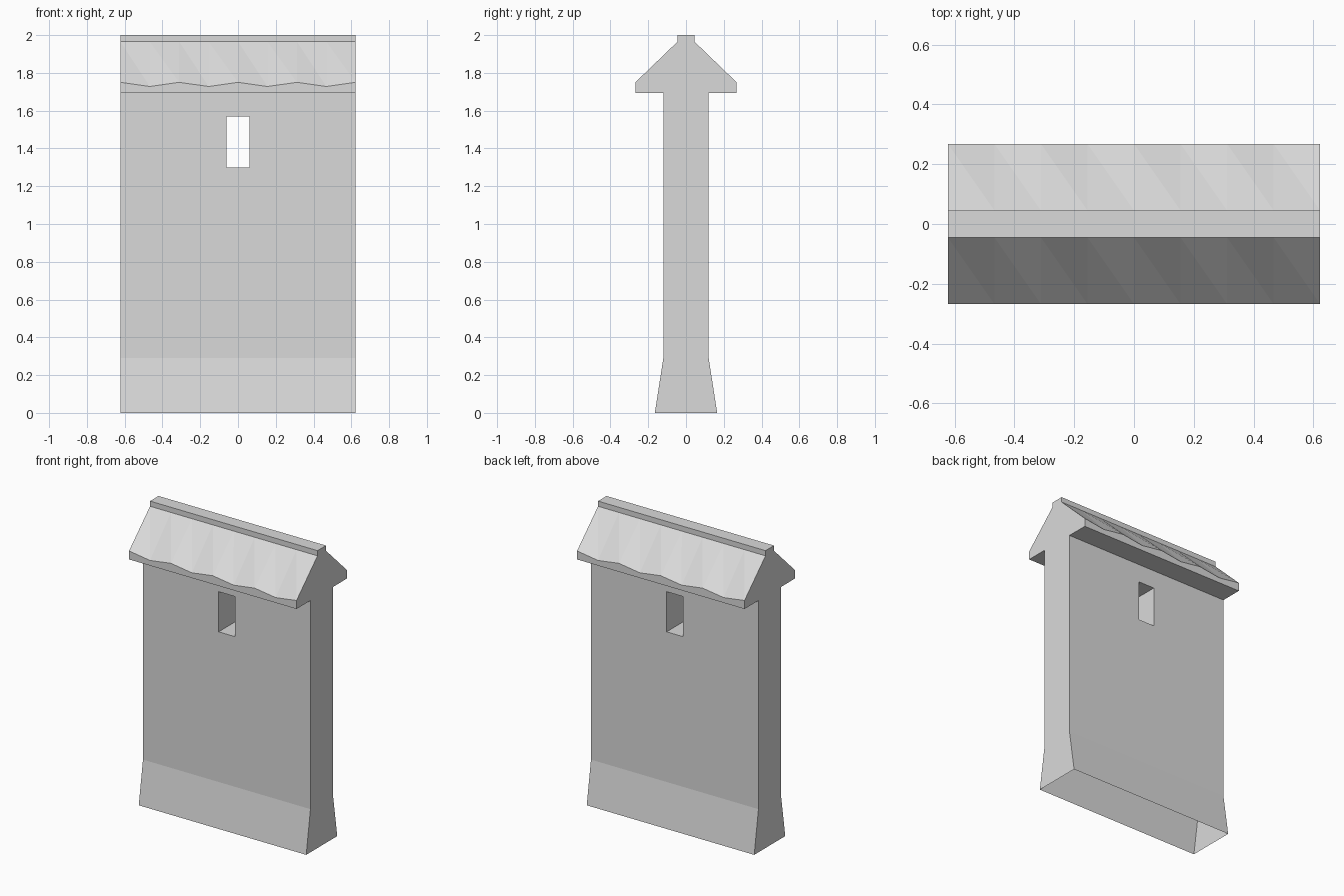
import bpy
import bmesh

if "Cube" in bpy.data.objects:
    bpy.data.objects.remove(bpy.data.objects["Cube"], do_unlink=True)

HALF = 0.623      # half length of the wall
WALL = 0.12       # half thickness of the wall
SOFFIT = 1.693    # height where the roof starts
WAVES = 8         # eave segments

stone = bpy.data.materials.new("pale_grey")
stone.use_nodes = True
grey = (0.7, 0.7, 0.7, 1)
stone.diffuse_color = grey
stone.node_tree.nodes["Principled BSDF"].inputs["Base Color"].default_value = grey


def loft(bm, profile, segments, dip=lambda i, z: z):
    """Sweep a (y, z) half profile along x, mirror it in y and cap both ends."""
    for side in (1, -1):
        rows = [[bm.verts.new((-HALF + 2 * HALF * i / segments, side * y, dip(i, z)))
                 for y, z in profile] for i in range(segments + 1)]
        for a, b in zip(rows, rows[1:]):
            for k in range(len(profile) - 1):
                # diagonals run from each ridge point to the next eave point
                if side < 0:
                    tris = (a[k + 1], b[k], a[k]), (a[k + 1], b[k + 1], b[k])
                else:
                    tris = (a[k], b[k + 1], a[k + 1]), (a[k], b[k], b[k + 1])
                if segments > 1:
                    for t in tris:
                        bm.faces.new(t)
                else:
                    bm.faces.new((a[k], b[k], b[k + 1], a[k + 1]))
        if side > 0:
            first = rows
    for i in (0, -1):
        bm.faces.new(first[i] + rows[i][::-1])
    return first, rows


def finish(bm, name):
    bmesh.ops.recalc_face_normals(bm, faces=bm.faces)
    mesh = bpy.data.meshes.new(name)
    bm.to_mesh(mesh)
    bm.free()
    mesh.materials.append(stone)
    bpy.context.collection.objects.link(bpy.data.objects.new(name, mesh))


# Wall with flared foot, open underneath
bm = bmesh.new()
loft(bm, [(0.165, 0), (WALL, 0.29), (WALL, SOFFIT)], 1)

# Window slot cut through the wall
W, LOW, HIGH = 0.06, 1.30, 1.57
for co, no in (((W, 0, 0), (1, 0, 0)), ((-W, 0, 0), (1, 0, 0)),
               ((0, 0, LOW), (0, 0, 1)), ((0, 0, HIGH), (0, 0, 1))):
    bmesh.ops.bisect_plane(bm, geom=bm.verts[:] + bm.edges[:] + bm.faces[:],
                           plane_co=co, plane_no=no)
hole = []
for f in bm.faces:
    c = f.calc_center_median()
    if abs(c.x) < W and LOW < c.z < HIGH:
        hole.append(f)
rim = [e for f in hole for e in f.edges]
bmesh.ops.delete(bm, geom=hole, context='FACES_ONLY')
bmesh.ops.bridge_loops(bm, edges=rim)
finish(bm, "wall")

# Roof with wavy eaves and a raised ridge
bm = bmesh.new()
EAVE = 1.75
front, back = loft(
    bm, [(WALL, SOFFIT), (0.268, SOFFIT), (0.268, EAVE), (0.045, 1.965), (0.045, 2.0)],
    WAVES, lambda i, z: z - 0.022 * (i % 2) if z == EAVE else z)
for i in range(WAVES):
    bm.faces.new((front[i][-1], front[i + 1][-1], back[i + 1][-1], back[i][-1]))
finish(bm, "roof")
